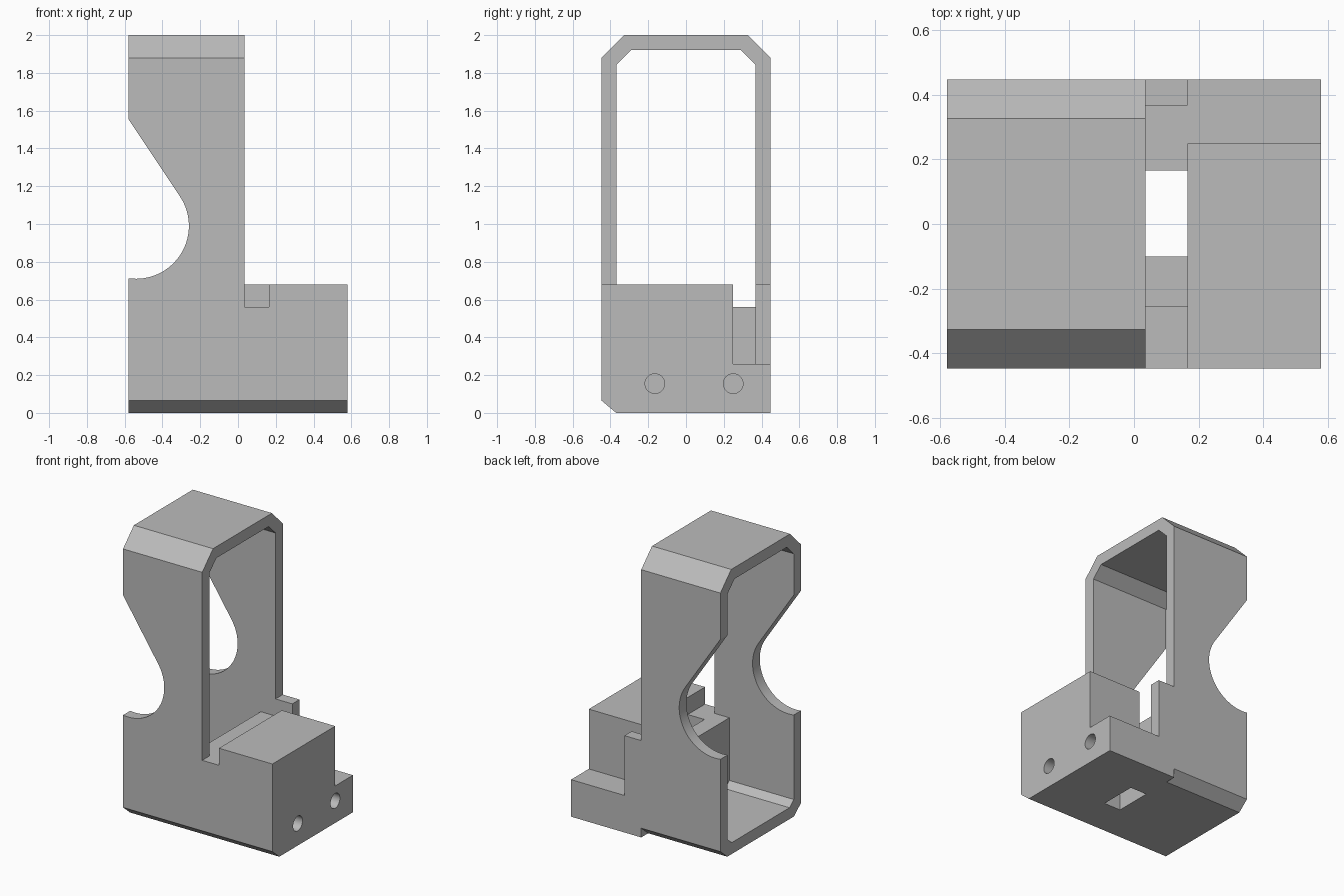
import bpy, bmesh, math

cube = bpy.data.objects.get("Cube")
if cube:
    bpy.data.objects.remove(cube, do_unlink=True)

grey = bpy.data.materials.new("plain grey")
grey.use_nodes = True
grey.diffuse_color = (0.5, 0.5, 0.5, 1)
grey.node_tree.nodes["Principled BSDF"].inputs["Base Color"].default_value = (0.5, 0.5, 0.5, 1)


def prism(name, outline, lo, hi, axis="x"):
    """Extrude a closed outline along x (points are y, z) or along y (points are x, z)."""
    place = (lambda p, d: (d, p[0], p[1])) if axis == "x" else (lambda p, d: (p[0], d, p[1]))
    bm = bmesh.new()
    a = [bm.verts.new(place(p, lo)) for p in outline]
    b = [bm.verts.new(place(p, hi)) for p in outline]
    bm.faces.new(a)
    bm.faces.new(b)
    for i in range(len(a)):
        j = (i + 1) % len(a)
        bm.faces.new((a[i], a[j], b[j], b[i]))
    bmesh.ops.recalc_face_normals(bm, faces=bm.faces)
    mesh = bpy.data.meshes.new(name)
    bm.to_mesh(mesh)
    bm.free()
    mesh.materials.append(grey)
    ob = bpy.data.objects.new(name, mesh)
    bpy.context.collection.objects.link(ob)
    return ob


def box(name, x, y, z):
    return prism(name, [(y[0], z[0]), (y[1], z[0]), (y[1], z[1]), (y[0], z[1])], *x)


def mirrored(half):
    return half + [(-y, z) for y, z in reversed(half)]


def circle(cx, cz, r, start=0, end=360, n=32):
    angles = [math.radians(start + (end - start) * i / n) for i in range(n + 1)]
    return [(cx + r * math.cos(t), cz + r * math.sin(t)) for t in angles]


def combine(target, other, operation):
    mod = target.modifiers.new(operation.lower(), "BOOLEAN")
    mod.object, mod.operation, mod.solver = other, operation, "EXACT"
    bpy.context.view_layer.objects.active = target
    bpy.ops.object.modifier_apply(modifier=mod.name)
    bpy.data.objects.remove(other, do_unlink=True)


# Chamfered sleeve joined to the lower mounting block
body = prism("bracket_body", mirrored([(0.37, 0), (0.447, 0.065), (0.447, 1.88), (0.327, 2)]), -0.58, 0.035)
block = prism("mounting_block", [(-0.37, 0), (0.447, 0), (0.447, 0.68), (-0.447, 0.68), (-0.447, 0.065)], 0.035, 0.58)
combine(body, block, "UNION")

# Sleeve interior, leaving a low end wall
inner_top = [(0.367, 1.845), (0.29, 1.92)]
cuts = [
    prism("sleeve_cavity", mirrored([(0.32, 0.08), (0.367, 0.12)] + inner_top), -0.8, -0.08),
    prism("upper_opening", mirrored([(0.367, 0.56)] + inner_top), -0.2, 0.165),
    # Cross slot, its front notch, the rear ledge and the drop-through hole
    box("front_notch", (0.035, 0.165), (-0.6, -0.2), (0.56, 0.9)),
    box("cross_slot", (0.035, 0.165), (-0.255, 0.367), (0.26, 0.9)),
    box("rear_ledge", (0.165, 0.8), (0.25, 0.7), (0.26, 0.9)),
    box("drop_hole", (0.035, 0.165), (-0.1, 0.165), (-0.2, 0.9)),
    # Rounded opening through both side walls
    prism("side_window", [(-0.8, 1.885), (-0.58, 1.555)] + circle(-0.54, 0.99, 0.28, 34, -98)
          + [(-0.8, 0.713)], -0.8, 0.8, "y"),
]
# Screw holes in the end face
for y in (-0.165, 0.25):
    cuts.append(prism("screw_hole", circle(y, 0.155, 0.052)[:-1], 0.25, 0.8))
for cut in cuts:
    combine(body, cut, "DIFFERENCE")

# Crisp edges with smooth curves
bpy.ops.object.select_all(action="DESELECT")
body.select_set(True)
bpy.context.view_layer.objects.active = body
bpy.ops.object.shade_smooth_by_angle(angle=math.radians(25))
